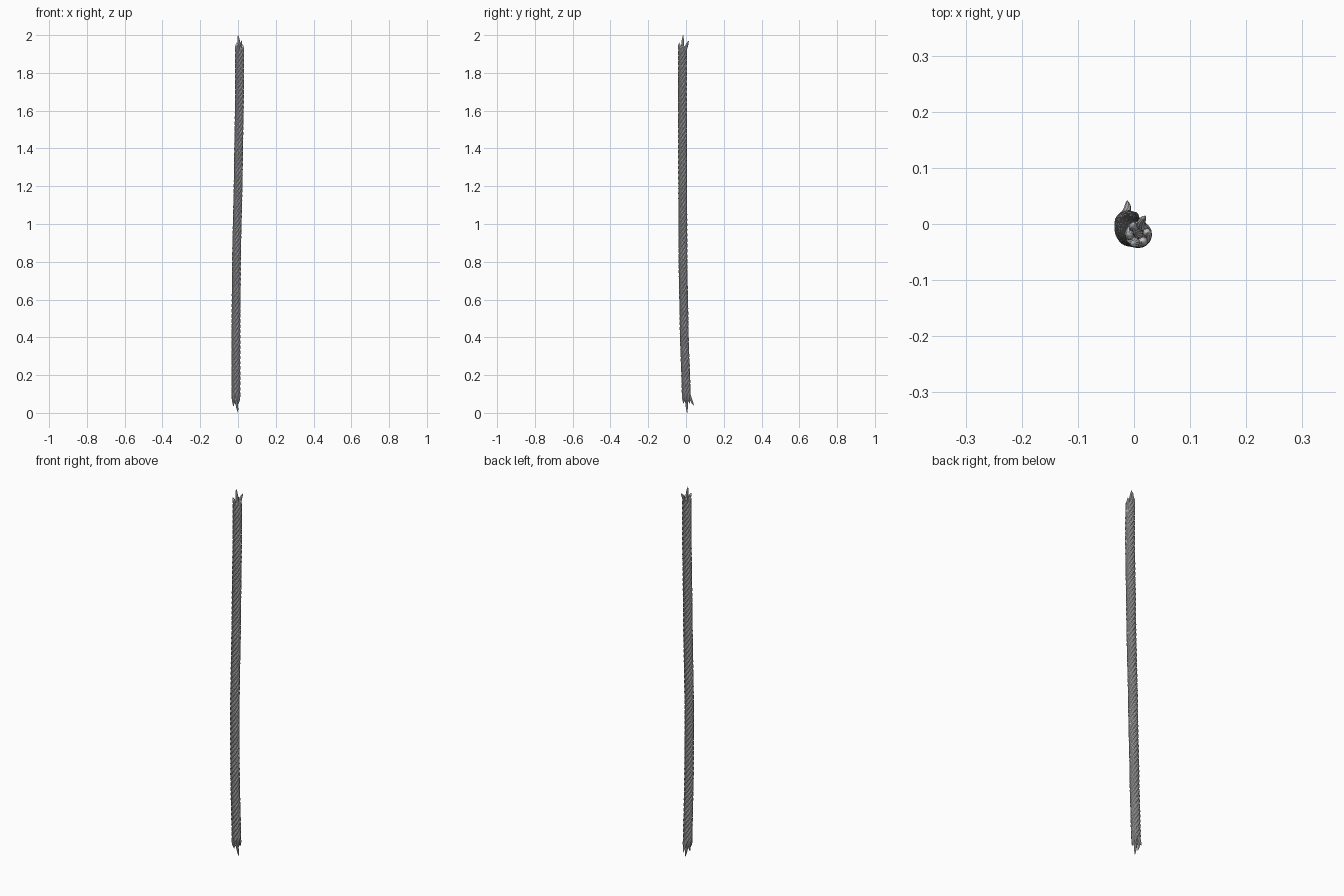
import bpy, math
from mathutils import Vector

if "Cube" in bpy.data.objects:
    bpy.data.objects.remove(bpy.data.objects["Cube"])

Z0, Z1 = 0.10, 1.92          # twisted part of the rope
TURNS, STEPS = 11, 16
HELIX_R, STRAND_R = 0.0155, 0.0085

# Gently bent centre line: (z, x, y)
CENTRE = [(0.0, -0.010, 0.004), (0.1, -0.011, 0.001), (0.45, -0.011, -0.010),
          (0.8, -0.008, -0.016), (1.3, 0.002, -0.018), (1.7, 0.008, -0.019),
          (2.0, 0.008, -0.018)]

# Frayed strand ends; the last of each list is the core
TOP = [(0.024, -0.016, 1.95), (0.020, 0.014, 1.97), (0.002, 0.002, 1.95),
       (-0.012, -0.020, 1.95), (-0.006, -0.036, 1.96), (0.013, -0.032, 1.94),
       (0.0, -0.016, 2.0)]
BOTTOM = [(0.003, 0.003, 0.05), (0.0, 0.020, 0.05), (-0.012, 0.041, 0.04),
          (-0.024, 0.0, 0.035), (-0.018, -0.014, 0.05), (-0.003, -0.016, 0.06),
          (0.0, 0.006, 0.0)]


def centre(z):
    for (a, ax, ay), (b, bx, by) in zip(CENTRE, CENTRE[1:]):
        if z <= b:
            t = (z - a) / (b - a)
            t = t * t * (3 - 2 * t) * 0.5 + t * 0.5
            return Vector((ax + (bx - ax) * t, ay + (by - ay) * t, z))


def helix(k, z):
    p = centre(z)
    if k < 6:
        a = k * math.pi / 3 + 2 * math.pi * TURNS * (z - Z0) / (Z1 - Z0)
        p += HELIX_R * Vector((math.cos(a), math.sin(a), 0))
    return p


def fray(k, z, tip):
    # Curve that leaves the twist tangentially, then tapers to the tip
    start = helix(k, z)
    tip = Vector(tip)
    d = 1e-3 if tip.z > z else -1e-3
    tangent = (helix(k, z + d) - start) / abs(d)
    mid = start + tangent * abs(tip.z - z) * 0.3
    pts = []
    for i in range(1, 7):
        t = i / 6
        p = start * (1 - t) ** 2 + mid * 2 * t * (1 - t) + tip * t * t
        pts.append((p, max(0.12, math.sqrt(1 - t ** 2.2))))
    return pts


def tube(name, pts):
    cu = bpy.data.curves.new(name, 'CURVE')
    cu.dimensions = '3D'
    cu.bevel_depth = STRAND_R
    cu.bevel_resolution = 3
    cu.use_fill_caps = True
    sp = cu.splines.new('POLY')
    sp.points.add(len(pts) - 1)
    for q, (p, r) in zip(sp.points, pts):
        q.co = (*p, 1)
        q.radius = r
    ob = bpy.data.objects.new(name, cu)
    bpy.context.collection.objects.link(ob)
    bpy.ops.object.select_all(action='DESELECT')
    ob.select_set(True)
    bpy.context.view_layer.objects.active = ob
    bpy.ops.object.convert(target='MESH')
    bpy.ops.object.shade_smooth_by_angle()


# Six twisted strands around one core
n = TURNS * STEPS
for k in range(7):
    body = [(helix(k, Z0 + (Z1 - Z0) * i / n), 1.0) for i in range(n + 1)]
    pts = fray(k, Z0, BOTTOM[k])[::-1] + body + fray(k, Z1, TOP[k])
    tube("rope_core" if k == 6 else f"rope_strand_{k + 1}", pts)
